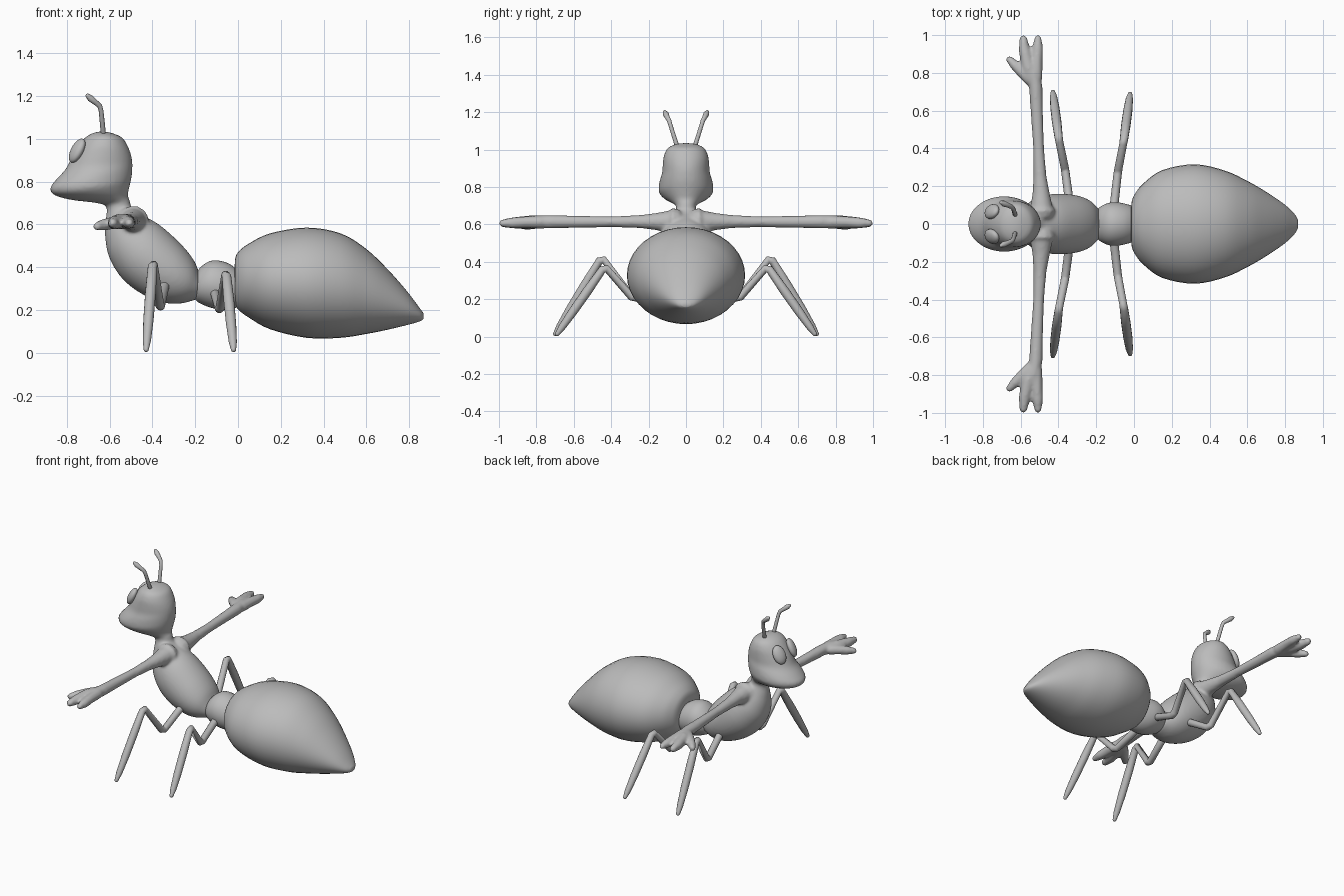
import bpy, bmesh, math
from mathutils import Vector, Matrix

if "Cube" in bpy.data.objects:
    bpy.data.objects.remove(bpy.data.objects["Cube"])

skin = bpy.data.materials.new("plain grey")
skin.diffuse_color = (0.5, 0.5, 0.5, 1)
skin.use_nodes = True
skin.node_tree.nodes["Principled BSDF"].inputs["Base Color"].default_value = skin.diffuse_color


def finish(name, bm):
    bmesh.ops.recalc_face_normals(bm, faces=bm.faces)
    for f in bm.faces:
        f.smooth = True
    me = bpy.data.meshes.new(name)
    bm.to_mesh(me)
    bm.free()
    me.materials.append(skin)
    ob = bpy.data.objects.new(name, me)
    bpy.context.collection.objects.link(ob)
    return ob


def skin_rings(bm, rings):
    rows = [[bm.verts.new(p) for p in ring] for ring in rings]
    n = len(rows[0])
    for a, b in zip(rows, rows[1:]):
        for i in range(n):
            bm.faces.new((a[i], a[(i + 1) % n], b[(i + 1) % n], b[i]))
    bm.faces.new(rows[0])
    bm.faces.new(rows[-1])


def loft(bm, stations, steps=4, n=40):
    """Elliptic rings; each station = (x, z) one side, (x, z) other side, half width."""
    pts = [Vector(s) for s in stations]
    pts = [2 * pts[0] - pts[1]] + pts + [2 * pts[-1] - pts[-2]]
    smooth = []
    for a, b, c, d in zip(pts, pts[1:], pts[2:], pts[3:]):
        for k in range(steps):
            t = k / steps
            smooth.append(0.5 * (2 * b + (c - a) * t + (2 * a - 5 * b + 4 * c - d) * t * t
                                 + (3 * b - a - 3 * c + d) * t ** 3))
    smooth.append(pts[-2])
    rings = []
    for x1, z1, x2, z2, w in smooth:
        ring = []
        for i in range(n):
            c, s = math.cos(math.tau * i / n), math.sin(math.tau * i / n)
            ring.append(((x1 + x2) / 2 + c * (x1 - x2) / 2, s * w,
                         (z1 + z2) / 2 + c * (z1 - z2) / 2))
        rings.append(ring)
    skin_rings(bm, rings)


def tube(bm, points, side=1, n=14):
    """Round-ended tube through (x, y, z, radius) points; side=-1 mirrors it in y."""
    P = [(Vector((x, y * side, z)), r) for x, y, z, r in points]

    def cap(end, nxt):
        d = (end[0] - nxt[0]).normalized()
        return [(end[0] + d * end[1] * (math.sin(a) - 1), end[1] * math.cos(a))
                for a in (1.4, 1.0, 0.5, 0.0)]
    P = cap(P[0], P[1]) + P[1:-1] + cap(P[-1], P[-2])[::-1]
    rings, u = [], None
    for i, (p, r) in enumerate(P):
        d1 = (p - P[max(i - 1, 0)][0]).normalized()
        d2 = (P[min(i + 1, len(P) - 1)][0] - p).normalized()
        t = (d1 + d2).normalized()
        u = t.orthogonal() if u is None else u - t * u.dot(t)
        u.normalize()
        v = t.cross(u)
        rings.append([p + r * (u * math.cos(math.tau * k / n) + v * math.sin(math.tau * k / n))
                      for k in range(n)])
    skin_rings(bm, rings)


# Thorax, neck and head, blended with arms and hands
bm = bmesh.new()
loft(bm, [
    (-.19, .25, -.18, .37, .08), (-.27, .23, -.205, .43, .125), (-.35, .235, -.25, .49, .15),
    (-.45, .275, -.31, .55, .16), (-.54, .345, -.37, .60, .155), (-.60, .44, -.43, .635, .13),
    (-.62, .53, -.475, .66, .095), (-.62, .61, -.50, .685, .065), (-.615, .68, -.505, .71, .052),
    (-.66, .70, -.515, .735, .075), (-.78, .715, -.51, .765, .115), (-.86, .738, -.502, .80, .143),
    (-.878, .77, -.496, .83, .146), (-.85, .81, -.494, .86, .14), (-.805, .86, -.494, .89, .128),
    (-.775, .92, -.50, .925, .124), (-.745, .97, -.515, .965, .118), (-.71, 1.01, -.54, 1.005, .098),
    (-.67, 1.03, -.58, 1.024, .06), (-.64, 1.035, -.61, 1.033, .02)])
for s in (1, -1):
    tube(bm, [(-.49, 0, .61, .075), (-.49, .09, .615, .06), (-.492, .16, .615, .046),
              (-.498, .25, .615, .035), (-.505, .40, .614, .029), (-.515, .60, .614, .033),
              (-.52, .72, .614, .036), (-.53, .80, .613, .036), (-.53, .86, .612, .03)], s)
    tube(bm, [(-.52, .74, .613, .034), (-.515, .86, .612, .031), (-.51, .93, .608, .029),
              (-.508, 1.0, .605, .02)], s)
    tube(bm, [(-.53, .74, .613, .034), (-.56, .83, .613, .036), (-.58, .92, .608, .031),
              (-.588, 1.0, .605, .022)], s)
    tube(bm, [(-.53, .74, .612, .03), (-.58, .79, .608, .03), (-.63, .84, .598, .027),
              (-.672, .885, .588, .02)], s)
body = finish("head_torso_and_arms", bm)
rm = body.modifiers.new("blend", 'REMESH')
rm.mode, rm.voxel_size, rm.use_smooth_shade = 'VOXEL', 0.009, True
sm = body.modifiers.new("soften", 'SMOOTH')
sm.factor, sm.iterations = 0.5, 6

# Waist
bm = bmesh.new()
loft(bm, [(-.20, .36, -.20, .25, .06), (-.18, .395, -.185, .235, .088), (-.14, .425, -.14, .215, .11),
          (-.10, .432, -.09, .202, .115), (-.05, .42, -.05, .20, .108), (-.01, .395, -.01, .21, .095),
          (.02, .37, .02, .23, .07)])
finish("waist", bm)

# Abdomen
bm = bmesh.new()
loft(bm, [(-.016, .40, -.016, .27, .07), (-.012, .445, -.012, .225, .12), (.005, .475, .005, .198, .16),
          (.05, .51, .05, .165, .215), (.15, .558, .15, .11, .285), (.32, .585, .32, .07, .316),
          (.48, .558, .48, .07, .283), (.60, .485, .60, .088, .228), (.70, .39, .70, .108, .17),
          (.79, .288, .80, .132, .105), (.845, .215, .85, .147, .056), (.867, .185, .868, .158, .022)])
finish("abdomen", bm)

for s, side in ((1, "left"), (-1, "right")):
    # Eye
    bm = bmesh.new()
    bmesh.ops.create_uvsphere(bm, u_segments=24, v_segments=16, radius=1)
    n = Vector((-.80, .42 * s, .42)).normalized()
    up = Vector((.45, 0, .89))
    up = (up - n * up.dot(n)).normalized()
    w = up.cross(n)
    M = Matrix((w * .042, up * .062, n * .026)).transposed().to_4x4()
    M.translation = (-.752, .066 * s, .945)
    bmesh.ops.transform(bm, matrix=M, verts=bm.verts)
    finish(side + "_eye", bm)

    # Antenna
    bm = bmesh.new()
    tube(bm, [(-.628, .045, 1.01, .012), (-.640, .083, 1.13, .011), (-.647, .09, 1.155, .012),
              (-.668, .10, 1.172, .013), (-.69, .108, 1.19, .016), (-.71, .117, 1.208, .010)], s)
    finish(side + "_antenna", bm)

    # Legs: hip, thigh and shin
    for name, hip, low, knee, foot in (
            ("front", (-.34, .10, .33), (-.365, .29, .21), (-.398, .45, .425), (-.43, .705, .005)),
            ("back", (-.11, .06, .29), (-.085, .28, .20), (-.055, .435, .375), (-.02, .695, .005))):
        hip, low, knee, foot = map(Vector, (hip, low, knee, foot))
        bm = bmesh.new()
        path = [(hip, .023), (low.lerp(hip, .08), .022), (low.lerp(knee, .08), .022),
                (knee.lerp(low, .07), .021), (knee.lerp(foot, .05), .022), (knee.lerp(foot, .35), .025),
                (knee.lerp(foot, .65), .024), (knee.lerp(foot, .88), .019), (foot, .012)]
        tube(bm, [(*p, r) for p, r in path], s)
        finish(f"{side}_{name}_leg", bm)
